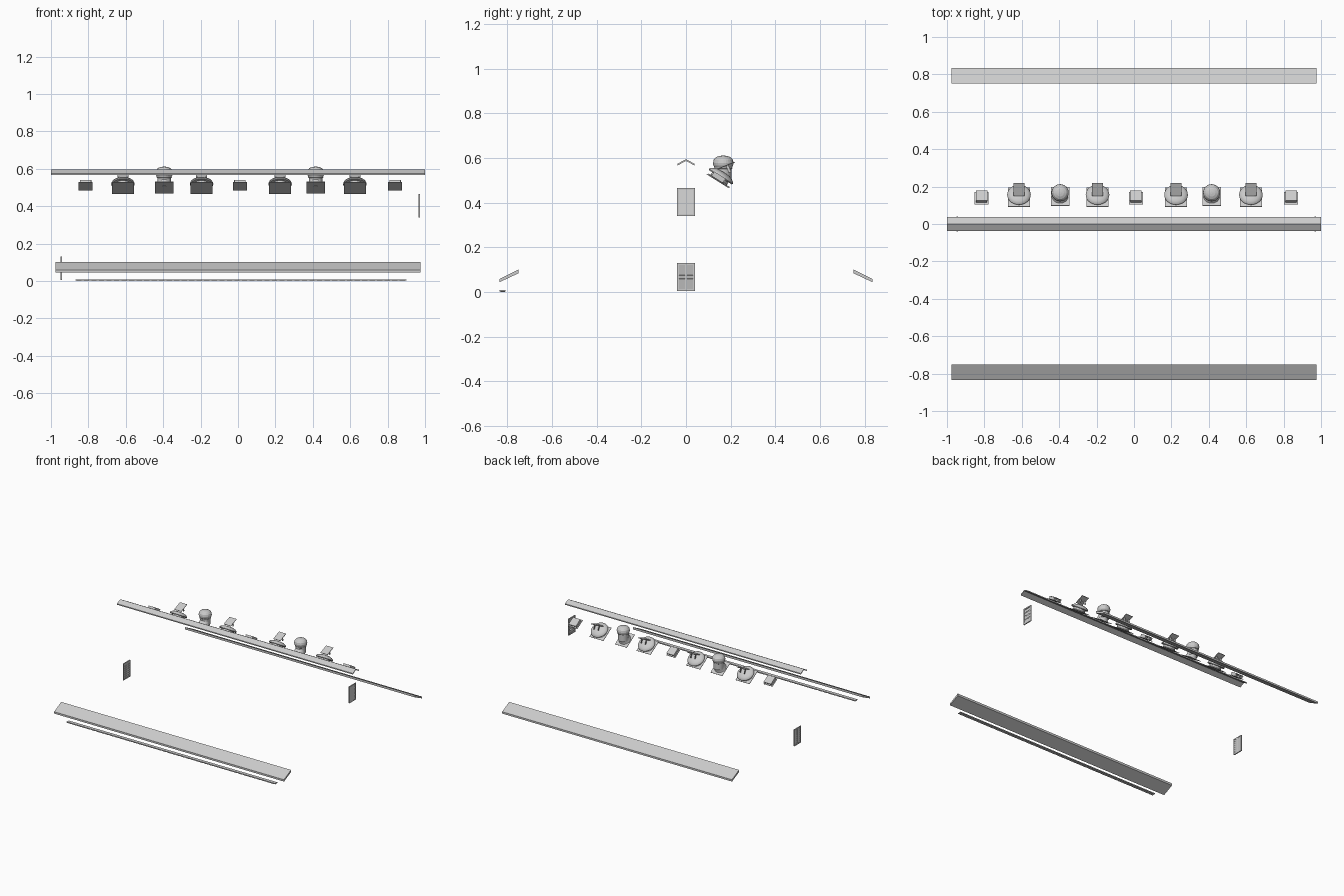
import bpy, bmesh, math
from mathutils import Matrix, Vector

if "Cube" in bpy.data.objects:
    bpy.data.objects.remove(bpy.data.objects["Cube"])

SLOPE = math.radians(-32)


def finish(bm, name, smooth=False):
    bmesh.ops.recalc_face_normals(bm, faces=bm.faces)
    me = bpy.data.meshes.new(name)
    bm.to_mesh(me)
    bm.free()
    ob = bpy.data.objects.new(name, me)
    bpy.context.collection.objects.link(ob)
    if smooth:
        bpy.context.view_layer.objects.active = ob
        ob.select_set(True)
        bpy.ops.object.shade_smooth_by_angle(angle=math.radians(35))
        ob.select_set(False)
    return ob


def box(bm, c, s, m=Matrix()):
    bmesh.ops.create_cube(bm, size=1, matrix=m @ Matrix.Translation(c) @ Matrix.Diagonal((*s, 1)))


def extrude_x(name, profile, x0, x1):
    """Closed (y, z) profile swept along x."""
    bm = bmesh.new()
    f = bm.faces.new([bm.verts.new((x0, y, z)) for y, z in profile])
    r = bmesh.ops.extrude_face_region(bm, geom=[f])
    bmesh.ops.translate(bm, vec=(x1 - x0, 0, 0),
                        verts=[v for v in r['geom'] if isinstance(v, bmesh.types.BMVert)])
    return finish(bm, name)


def lathe(bm, profile, m, seg=24):
    """(radius, z) profile revolved around local z, capped at both ends."""
    rings = [[bm.verts.new(m @ Vector((r * math.cos(a), r * math.sin(a), z)))
              for a in (2 * math.pi * i / seg for i in range(seg))] for r, z in profile]
    for a, b in zip(rings, rings[1:]):
        for i in range(seg):
            j = (i + 1) % seg
            bm.faces.new((a[i], a[j], b[j], b[i]))
    bm.faces.new(rings[0])
    bm.faces.new(rings[-1])


def on_roof(x, y, z):
    return Matrix.Translation((x, y, z)) @ Matrix.Rotation(SLOPE, 4, 'X')


# ridge cap: thin folded strip
extrude_x("ridge_cap", [(-.037, .575), (0, .595), (.037, .575),
                        (.037, .567), (0, .587), (-.037, .567)], -1, 1)

# sloped eave vents, front and back
for side, s in (("front", -1), ("back", 1)):
    extrude_x(side + "_eave_vent", [(s * .75, .101), (s * .835, .058),
                                    (s * .835, .044), (s * .75, .084)], -.975, .975)

# soffit strip with shallow slats
bm = bmesh.new()
box(bm, (.015, -.822, .006), (1.77, .026, .006))
for i in range(44):
    box(bm, (-.85 + i * .0402, -.822, .0025), (.028, .02, .005))
finish(bm, "soffit_strip")


# gable louvres: frame, mullions and tilted slats
def louvre(name, x, z, cols, slats, out):
    w, h, d, t = .082, .126, .008, .009
    bm = bmesh.new()
    for s in (-1, 1):
        box(bm, (x, s * (w - t) / 2, z), (d, t, h))
        box(bm, (x, 0, z + s * (h - t) / 2), (d, w, t))
    for i in range(1, cols):
        box(bm, (x, -w / 2 + w * i / cols, z), (d, t, h))
    step = (h - 2 * t) / slats
    for i in range(slats):
        m = Matrix.Translation((x, 0, z - h / 2 + t + step * (i + .5)))
        box(bm, (0, 0, 0), (.002, w - t, step * 1.02),
            m @ Matrix.Rotation(-out * .2, 4, 'Y'))
    finish(bm, name)


louvre("left_gable_louvre", -.945, .067, 2, 7, -1)
louvre("right_gable_louvre", .97, .403, 1, 4, 1)

# small slant-back vents
for i, x in enumerate((-.815, .01, .84)):
    m = on_roof(x, .137, .506)
    bm = bmesh.new()
    box(bm, (0, 0, 0), (.075, .078, .003), m)
    for s in (-1, 1):
        box(bm, (s * .028, .003, .01), (.004, .06, .02), m)
    box(bm, (0, -.025, .01), (.056, .004, .02), m)
    box(bm, (0, .004, .021), (.062, .064, .004), m)
    for k in range(3):
        box(bm, (0, .03, .005 + k * .006), (.054, .003, .002), m)
    finish(bm, f"slant_vent_{i + 1}")

# powered dome vents with a panel leaning to the front
for i, x in enumerate((-.615, -.195, .225, .625)):
    m = on_roof(x, .143, .497)
    bm = bmesh.new()
    box(bm, (0, 0, 0), (.118, .118, .003), m)
    finish(bm, f"dome_vent_base_{i + 1}")
    bm = bmesh.new()
    lathe(bm, [(.05, 0), (.043, .008), (.043, .02), (.06, .02), (.063, .025),
               (.06, .032), (.048, .04), (.03, .046), (.012, .048)], m, 32)
    finish(bm, f"dome_vent_{i + 1}", True)
    p = Matrix.Translation((x, .184, .568)) @ Matrix.Rotation(math.radians(22), 4, 'X')
    bm = bmesh.new()
    box(bm, (0, 0, 0), (.06, .075, .004), p)
    for s in (-1, 1):
        box(bm, (s * .018, .0, -.018), (.003, .012, .034), p)
    finish(bm, f"dome_vent_panel_{i + 1}")

# upright turbine vents
for i, x in enumerate((-.395, .415)):
    m = on_roof(x, .147, .499)
    bm = bmesh.new()
    box(bm, (0, 0, 0), (.1, .116, .003), m)
    finish(bm, f"turbine_base_{i + 1}")
    up = Matrix.Translation((x, .167, 0))
    bm = bmesh.new()
    lathe(bm, [(.044, 0), (.038, .012), (.036, .03)], m, 24)
    lathe(bm, [(.036, .505), (.036, .55), (.041, .553), (.041, .558)], up, 24)
    finish(bm, f"turbine_neck_{i + 1}", True)
    bm = bmesh.new()
    lathe(bm, [(.038, .556), (.044, .566), (.046, .578), (.043, .592),
               (.034, .603), (.02, .609), (.006, .611)], up, 24)
    finish(bm, f"turbine_head_{i + 1}")
